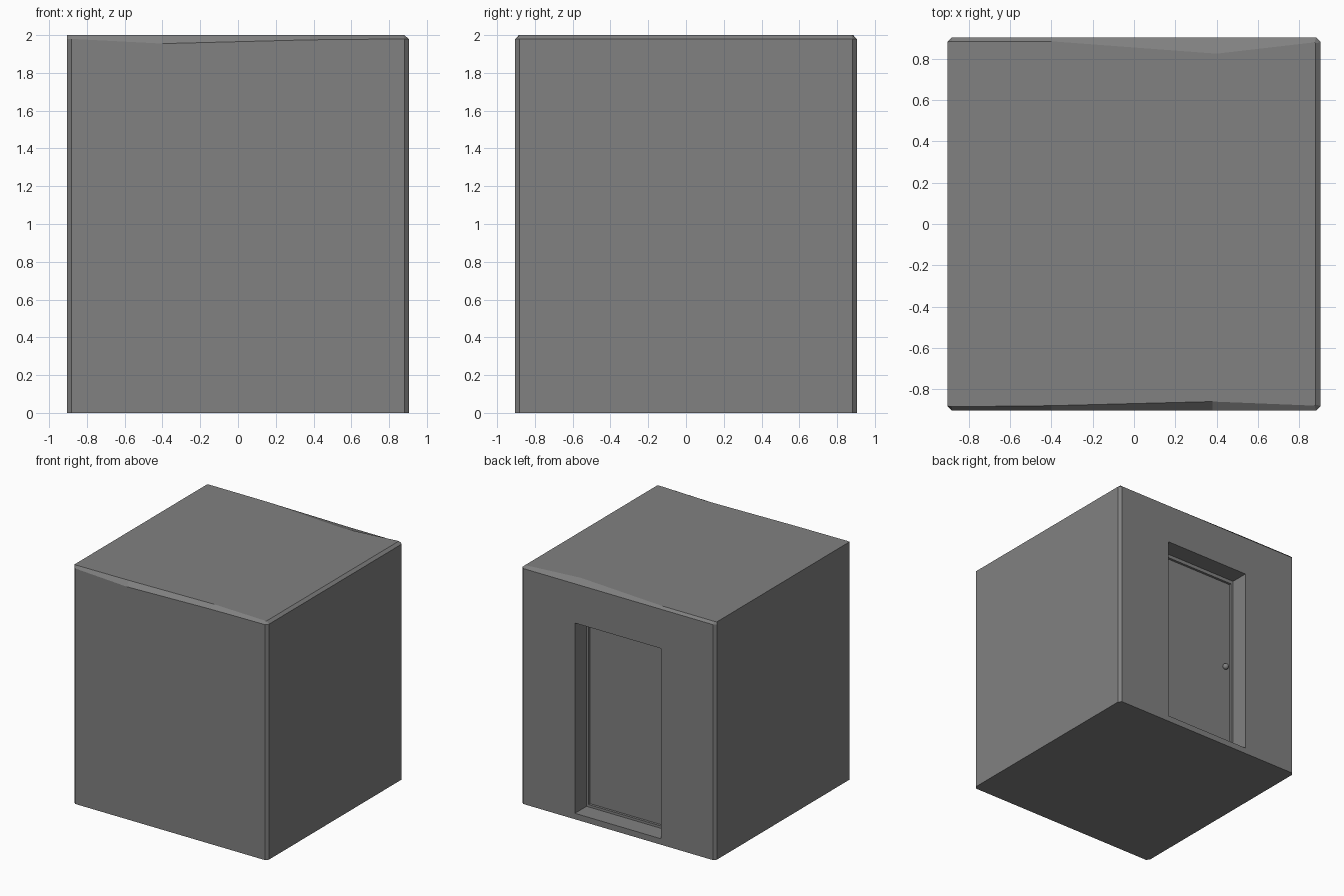
import bpy, bmesh

if "Cube" in bpy.data.objects:
    bpy.data.objects.remove(bpy.data.objects["Cube"])

dark = bpy.data.materials.new("dark_grey")
dark.diffuse_color = (.22, .22, .22, 1)
dark.use_nodes = True
dark.node_tree.nodes["Principled BSDF"].inputs["Base Color"].default_value = dark.diffuse_color


def cube(name, x, y, z):
    """Box from (min, max) pairs."""
    bpy.ops.mesh.primitive_cube_add(size=1, location=[sum(p) / 2 for p in (x, y, z)])
    ob = bpy.context.object
    ob.name = name
    ob.scale = [p[1] - p[0] for p in (x, y, z)]
    bpy.ops.object.transform_apply(location=True, rotation=False, scale=True)
    ob.data.materials.append(dark)
    return ob


# building block: chamfered outline lofted up to a worn, uneven top edge
W, C = .904, .882
outline = [(-C, -W), (-.4, -W), (.38, -W), (C, -W), (W, -C), (W, C),
           (C, W), (.4, W), (-.4, W), (-C, W), (-W, C), (-W, -C)]
shoulder = [1.98, 1.955, 1.975] + [1.98] * 9
top = [(-C, -.885), (-.4, -.88), (.38, -.86), (.875, -.88), (.88, -.875), (.88, .875),
       (.875, .88), (.4, .825), (-.4, .885), (-C, .885), (-W, C), (-W, -C)]
bm = bmesh.new()
rings = [[bm.verts.new((x, y, 0)) for x, y in outline],
         [bm.verts.new((x, y, z)) for (x, y), z in zip(outline, shoulder)],
         [bm.verts.new((x, y, 2)) for x, y in top]]
n = len(outline)
for a, b in zip(rings, rings[1:]):
    for i in range(n):
        j = (i + 1) % n
        bm.faces.new((a[i], a[j], b[j], b[i]))
bm.faces.new(rings[0][::-1])
bm.faces.new(rings[-1])
bmesh.ops.recalc_face_normals(bm, faces=bm.faces)
mesh = bpy.data.meshes.new("building_block")
bm.to_mesh(mesh)
bm.free()
mesh.materials.append(dark)
block = bpy.data.objects.new("building_block", mesh)
bpy.context.collection.objects.link(block)

# doorway recess, then a shallower step for the door leaf
for name, x, y, z in (("doorway_cutter", (-.4, .4), (.75, 1.1), (.05, 1.65)),
                      ("door_leaf_cutter", (-.38, .38), (.73, .85), (.07, 1.62))):
    cutter = cube(name, x, y, z)
    mod = block.modifiers.new(name, 'BOOLEAN')
    mod.object = cutter
    mod.operation = 'DIFFERENCE'
    mod.solver = 'EXACT'
    bpy.context.view_layer.objects.active = block
    bpy.ops.object.modifier_apply(modifier=name)
    bpy.data.objects.remove(cutter)

# door knob
bpy.ops.mesh.primitive_uv_sphere_add(segments=16, ring_count=8, radius=.025,
                                     location=(-.33, .743, .845))
knob = bpy.context.object
knob.name = "door_knob"
knob.data.materials.append(dark)
bpy.ops.object.shade_smooth_by_angle()
